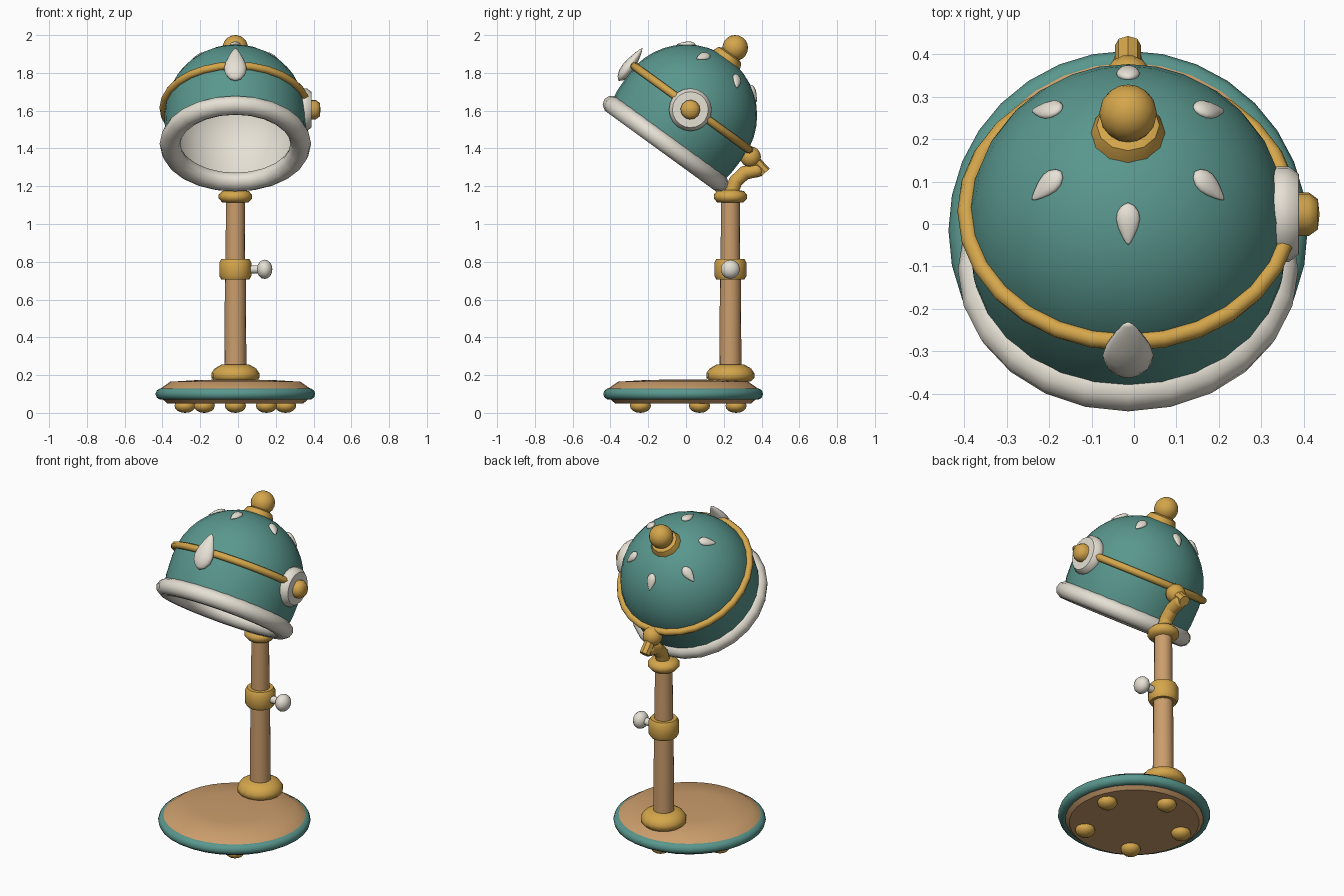
import bpy, bmesh
from math import pi, sin, cos, radians
from mathutils import Matrix, Vector

if "Cube" in bpy.data.objects:
    bpy.data.objects.remove(bpy.data.objects["Cube"])

X0, Y0, YP = -0.014, -0.015, 0.235      # base axis and pole position
T = Matrix.Translation


def material(name, rgb):
    m = bpy.data.materials.new(name)
    m.diffuse_color = (*rgb, 1)
    m.use_nodes = True
    m.node_tree.nodes["Principled BSDF"].inputs["Base Color"].default_value = m.diffuse_color
    return m


TEAL = material("teal", (0.10, 0.31, 0.27))
GOLD = material("gold", (0.66, 0.38, 0.07))
WOOD = material("wood", (0.60, 0.34, 0.15))
IVORY = material("ivory", (0.79, 0.75, 0.66))


def lathe(name, profile, mat, matrix, seg=24, closed=False, angle=40):
    """Spin (radius, height) points round z, then place with matrix."""
    bm = bmesh.new()
    rings = [[bm.verts.new((r * cos(2 * pi * i / seg), r * sin(2 * pi * i / seg), z))
              for i in range(seg)] for r, z in profile]
    pairs = list(zip(rings, rings[1:])) + ([(rings[-1], rings[0])] if closed else [])
    for a, b in pairs:
        for i in range(seg):
            j = (i + 1) % seg
            bm.faces.new((a[i], a[j], b[j], b[i]))
    bmesh.ops.remove_doubles(bm, verts=bm.verts, dist=1e-5)
    bmesh.ops.recalc_face_normals(bm, faces=bm.faces)
    me = bpy.data.meshes.new(name)
    bm.to_mesh(me)
    bm.free()
    ob = bpy.data.objects.new(name, me)
    bpy.context.collection.objects.link(ob)
    me.materials.append(mat)
    ob.matrix_world = matrix
    bpy.ops.object.select_all(action='DESELECT')
    ob.select_set(True)
    bpy.context.view_layer.objects.active = ob
    bpy.ops.object.shade_smooth_by_angle(angle=radians(angle))
    return ob


def ring(name, R, a, b, mat, matrix, seg=24, sides=10):
    pts = [(R + a * cos(2 * pi * i / sides), b * sin(2 * pi * i / sides)) for i in range(sides)]
    return lathe(name, pts, mat, matrix, seg, closed=True, angle=60)


def ball(name, r, h, mat, matrix, seg=16, n=10):
    pts = [(r * sin(pi * i / n), -h * cos(pi * i / n)) for i in range(n + 1)]
    return lathe(name, pts, mat, matrix, seg, angle=60)


def rod(name, a, b, r, mat, seg=10):
    a, b = Vector(a), Vector(b)
    d = b - a
    M = T(a) @ d.to_track_quat('Z', 'Y').to_matrix().to_4x4()
    return lathe(name, [(0, 0), (r, 0), (r, d.length), (0, d.length)], mat, M, seg)


# Base plate with teal edge and five feet
B = T((X0, Y0, 0))
lathe("base_plate", [(0, .05), (.36, .05), (.40, .085), (.395, .13), (.345, .165),
                     (.2, .174), (0, .178)], WOOD, B, 32)
ring("base_edge", .388, .035, .032, TEAL, B @ T((0, 0, .1)), 32)
for k in range(5):
    t = pi / 2 + k * 2 * pi / 5
    ball(f"foot_{k + 1}", .056, .038, GOLD, B @ T((.28 * cos(t), .28 * sin(t), .038)), 12, 8)

# Pole, collars and clamp knob
P = T((X0, YP, 0))
lathe("pole_lower", [(0, .17), (.059, .17), (.055, .76), (0, .76)], WOOD, P, 16)
lathe("pole_upper", [(0, .74), (.052, .74), (.050, 1.14), (0, 1.14)], WOOD, P, 16)
lathe("pole_foot_collar", [(0, .165), (.105, .165), (.127, .185), (.127, .21), (.11, .235),
                           (.075, .255), (0, .255)], GOLD, P, 16, angle=50)
lathe("clamp_collar", [(0, .705), (.074, .705), (.085, .725), (.085, .795), (.074, .815),
                       (0, .815)], GOLD, P, 16)
lathe("pole_top_collar", [(0, 1.115), (.07, 1.115), (.088, 1.135), (.088, 1.155),
                          (.07, 1.175), (0, 1.185)], GOLD, P, 16, angle=50)
side = Matrix.Rotation(pi / 2, 4, 'Y')
rod("clamp_stem", (X0 + .07, YP, .76), (X0 + .14, YP, .76), .022, IVORY)
ball("clamp_knob", .051, .041, IVORY, T((X0 + .155, YP, .76)) @ side, 12, 8)

# Bent neck up to the hinge
path = [(.24, 1.165), (.262, 1.225), (.31, 1.27), (.375, 1.285)]
for k, (a, b) in enumerate(zip(path, path[1:])):
    rod(f"neck_{k + 1}", (X0, *a), (X0, *b), .038, GOLD)
    ball(f"neck_bend_{k + 1}", .038, .038, GOLD, T((X0, *b)), 10, 8)
rod("neck_peg", (X0, .335, 1.365), (X0, .42, 1.272), .031, GOLD, 8)
ball("hinge_ball", .056, .056, GOLD, T((X0, .342, 1.355)), 14, 8)

# Tilted head: local z is the dome axis, local -y the front
H = T((X0, .03, 1.615)) @ Matrix.Rotation(radians(-36), 4, 'X')
RD, HC = .376, -.05


def dome(r, n=10):
    return [(r * cos(pi / 2 * i / n), HC + r * sin(pi / 2 * i / n)) for i in range(n + 1)]


lathe("dome", [(.36, -.23), (.372, -.16)] + dome(RD), TEAL, H, 28, angle=60)
lathe("dome_lining", [(.33, -.24), (.345, -.16)] + dome(.35), IVORY, H, 28, angle=60)
ring("dome_rim", .346, .055, .050, IVORY, H @ T((0, 0, -.235)), 24, 10)
ring("dome_band", .381, .021, .021, GOLD, H, 28, 8)

# Finial
lathe("finial_collar", [(0, .27), (.096, .275), (.096, .295), (.074, .345), (.05, .355),
                        (0, .355)], GOLD, H, 12)
ball("finial_ball", .068, .068, GOLD, H @ T((0, 0, .392)))

# Ear disc on the right side
E = H @ T((0, 0, -.012)) @ side
lathe("ear_disc", [(0, .33), (.10, .33), (.113, .352), (.113, .378), (.095, .402), (0, .404)],
      IVORY, E, 20, angle=50)
lathe("ear_button", [(0, .38), (.052, .38), (.052, .425), (.036, .447), (0, .451)],
      GOLD, E, 12, angle=50)

# Drop ornaments: one large at the front, six small around the finial
DROP = [(0, -.5), (.55, -.42), (.9, -.28), (1, -.12), (.85, .08), (.5, .3), (.22, .44), (0, .5)]


def drop(name, width, length, thick, matrix):
    pts = [(r * width, z * length) for r, z in DROP]
    return lathe(name, pts, IVORY, matrix @ Matrix.Diagonal((1, thick / width, 1, 1)), 12, angle=60)


drop("front_drop", .06, .215, .034, H @ T((0, -.397, -.005)))
for k in range(6):
    M = (H @ T((0, 0, HC)) @ Matrix.Rotation(k * pi / 3, 4, 'Z')
         @ Matrix.Rotation(radians(36), 4, 'X') @ T((0, 0, RD))
         @ Matrix.Rotation(pi / 2, 4, 'X'))
    drop(f"dome_seed_{k + 1}", .028, .10, .016, M)
